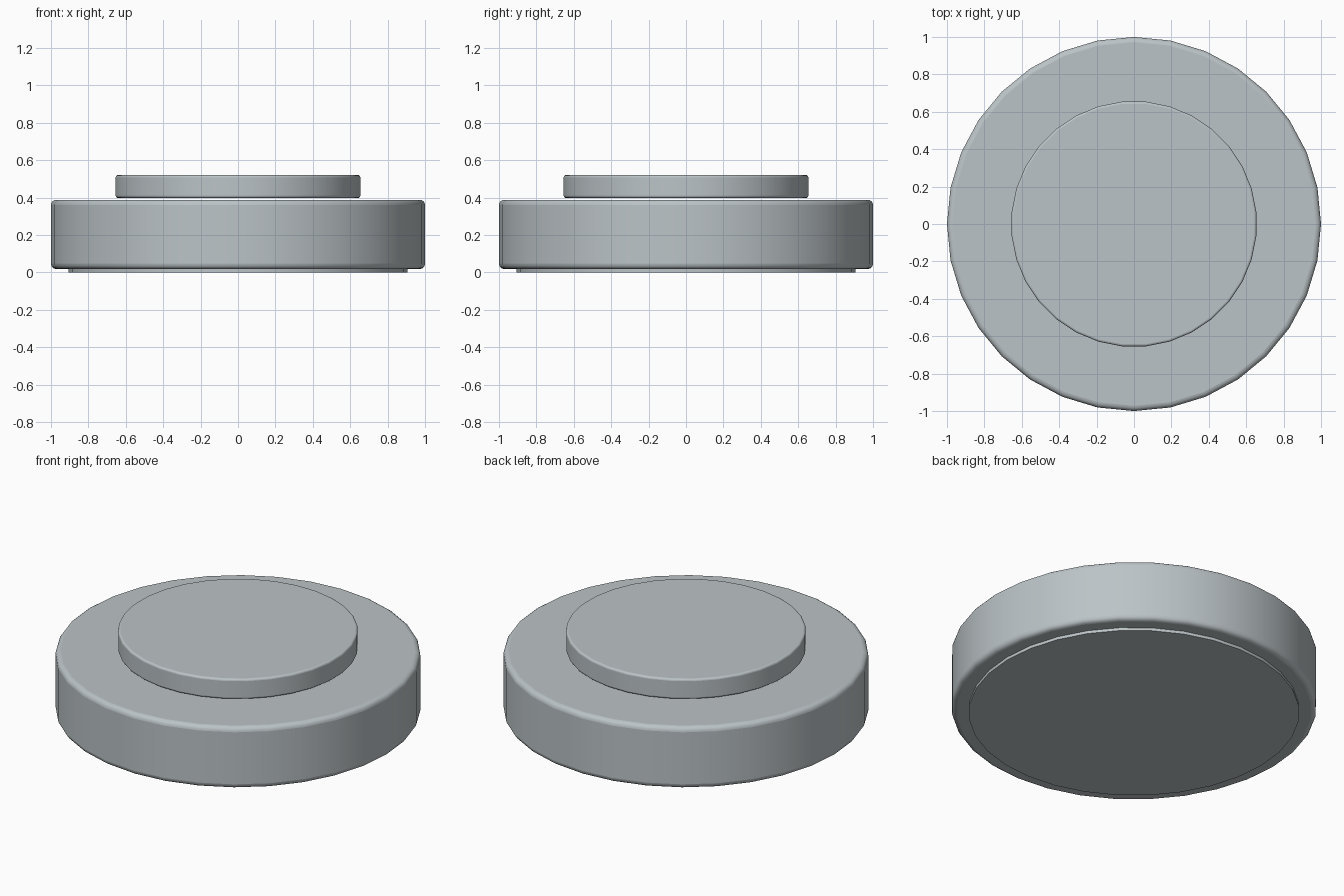
import bpy
import math

cube = bpy.data.objects.get("Cube")
if cube:
    bpy.data.objects.remove(cube, do_unlink=True)

grey = bpy.data.materials.new("cool grey")
grey.use_nodes = True
color = (0.50, 0.55, 0.57, 1)
grey.diffuse_color = color
grey.node_tree.nodes["Principled BSDF"].inputs["Base Color"].default_value = color


def disc(name, radius, bottom, top, bevel, turn=0.0):
    """Smooth 32-sided disc with rounded rims."""
    bpy.ops.mesh.primitive_cylinder_add(
        vertices=32, radius=radius, depth=top - bottom,
        location=(0, 0, (bottom + top) / 2), rotation=(0, 0, turn))
    obj = bpy.context.object
    obj.name = name
    obj.data.materials.append(grey)
    bpy.ops.object.shade_smooth_by_angle(angle=math.radians(40))
    if bevel:
        mod = obj.modifiers.new("rounded_rim", 'BEVEL')
        mod.width = bevel
        mod.segments = 4
        mod.limit_method = 'ANGLE'
        mod.angle_limit = math.radians(40)
        bpy.ops.object.modifier_apply(modifier=mod.name)
        bpy.ops.object.shade_smooth_by_angle(angle=math.radians(40))
    return obj


# Thin foot, main body, and raised button just clear of the body
disc("foot_pad", 0.905, 0.0, 0.02, 0)
disc("main_body", 1.0, 0.018, 0.388, 0.028)
disc("top_button", 0.657, 0.398, 0.52, 0.012, math.pi / 32)
